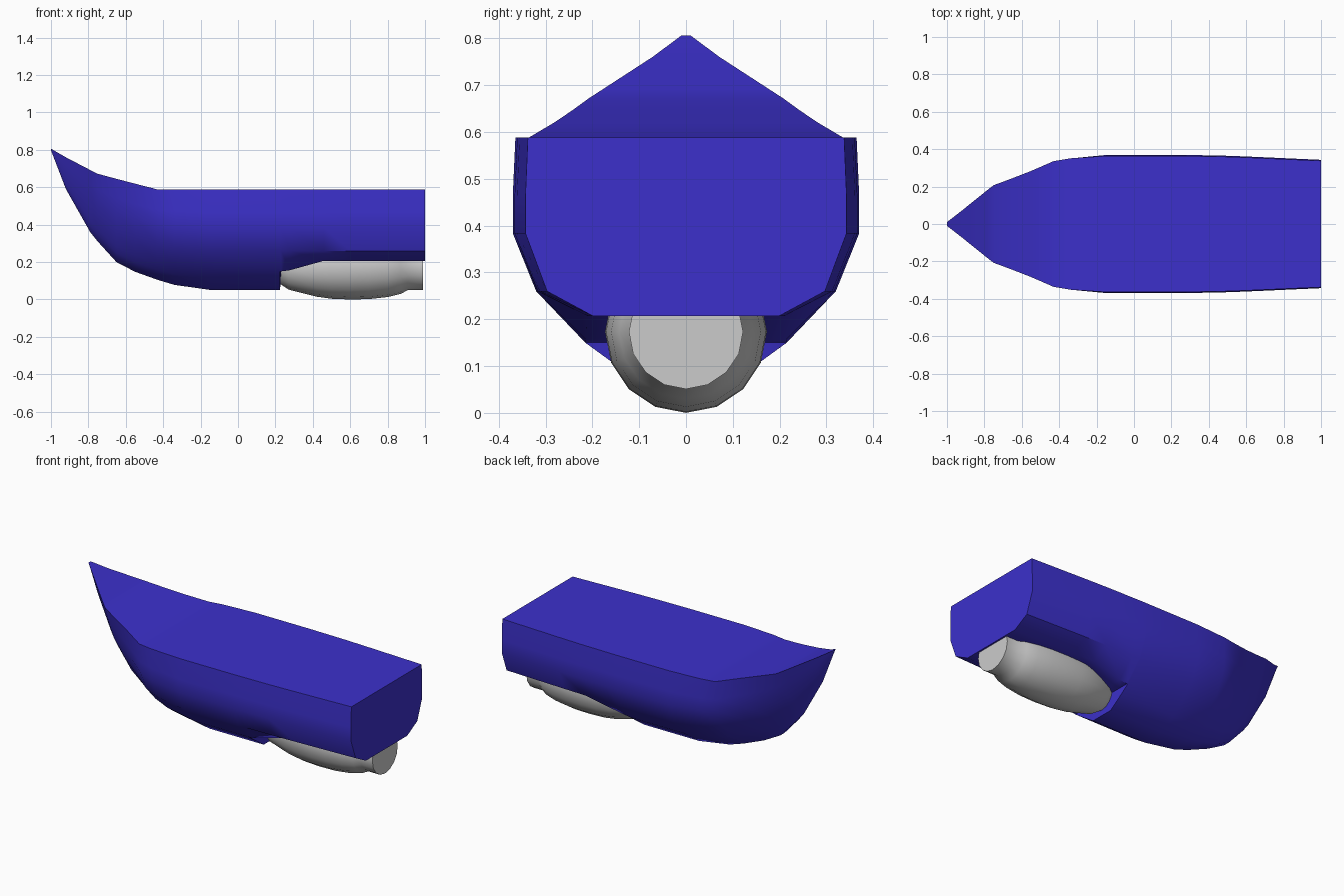
import bpy
import math

if "Cube" in bpy.data.objects:
    bpy.data.objects.remove(bpy.data.objects["Cube"])


def loft(name, rings, angle):
    """Skin a list of closed rings and cap both ends."""
    n = len(rings[0])
    verts = [p for r in rings for p in r]
    faces = [[i * n + j, i * n + (j + 1) % n, (i + 1) * n + (j + 1) % n, (i + 1) * n + j]
             for i in range(len(rings) - 1) for j in range(n)]
    faces.append(list(range(n))[::-1])
    faces.append([(len(rings) - 1) * n + j for j in range(n)])
    mesh = bpy.data.meshes.new(name)
    mesh.from_pydata(verts, [], faces)
    mesh.validate()
    ob = bpy.data.objects.new(name, mesh)
    bpy.context.collection.objects.link(ob)
    bpy.ops.object.select_all(action='DESELECT')
    ob.select_set(True)
    bpy.context.view_layer.objects.active = ob
    bpy.ops.object.mode_set(mode='EDIT')
    bpy.ops.mesh.select_all(action='SELECT')
    bpy.ops.mesh.remove_doubles(threshold=0.0005)
    bpy.ops.mesh.normals_make_consistent(inside=False)
    bpy.ops.object.mode_set(mode='OBJECT')
    bpy.ops.object.shade_smooth_by_angle(angle=math.radians(angle))
    return ob


# Hull half section, keel to deck: (share of half width, share of height)
SECTION = [(0.2, 0), (0.43, 0.11), (0.58, 0.185), (0.865, 0.39), (1, 0.62), (1, 0.77), (0.985, 1)]

# Hull stations: x, deck z, half width, keel z, bow sharpness, floor z
STATIONS = [
    (-1.00, 0.806, 0.010, 0.798, 1.0, 0),
    (-0.92, 0.760, 0.072, 0.590, 1.0, 0),
    (-0.79, 0.692, 0.177, 0.360, 0.9, 0),
    (-0.75, 0.672, 0.208, 0.310, 0.85, 0),
    (-0.65, 0.645, 0.246, 0.200, 0.65, 0),
    (-0.55, 0.619, 0.286, 0.148, 0.45, 0),
    (-0.43, 0.588, 0.340, 0.105, 0.2, 0),
    (-0.34, 0.588, 0.356, 0.078, 0.1, 0),
    (-0.14, 0.588, 0.370, 0.050, 0.0, 0),
    (0.225, 0.588, 0.370, 0.050, 0.0, 0),
    (0.230, 0.588, 0.370, 0.050, 0.0, 0.150),
    (0.280, 0.588, 0.369, 0.050, 0.0, 0.157),
    (0.460, 0.588, 0.366, 0.050, 0.0, 0.207),
    (0.600, 0.588, 0.361, 0.050, 0.0, 0.207),
    (1.000, 0.588, 0.343, 0.050, 0.0, 0.207),
]


def hull_ring(x, deck, half, keel, sharp, floor):
    side = []
    for w, t in SECTION:
        vee = max(t ** 0.7, 0.03)
        y = half * (w * (1 - sharp) + vee * sharp)
        side.append((x, y, max(keel + t * (deck - keel), floor)))
    return side + [(px, -py, pz) for px, py, pz in reversed(side)]


hull = loft("hull", [hull_ring(*s) for s in STATIONS], 40)
blue = bpy.data.materials.new("hull_blue")
blue.diffuse_color = (0.045, 0.03, 0.60, 1)
blue.use_nodes = True
blue.node_tree.nodes["Principled BSDF"].inputs["Base Color"].default_value = blue.diffuse_color
hull.data.materials.append(blue)

# Rounded pod under the stern: x, radius
POD = [(0.205, 0.06), (0.225, 0.09), (0.27, 0.12), (0.42, 0.158), (0.50, 0.169), (0.60, 0.173),
       (0.70, 0.171), (0.80, 0.160), (0.87, 0.143), (0.91, 0.122), (0.99, 0.122)]
SIDES = 16
loft("drive_pod", [[(x, r * math.sin(2 * math.pi * k / SIDES),
                     0.173 - r * math.cos(2 * math.pi * k / SIDES))
                    for k in range(SIDES)] for x, r in POD], 40)
